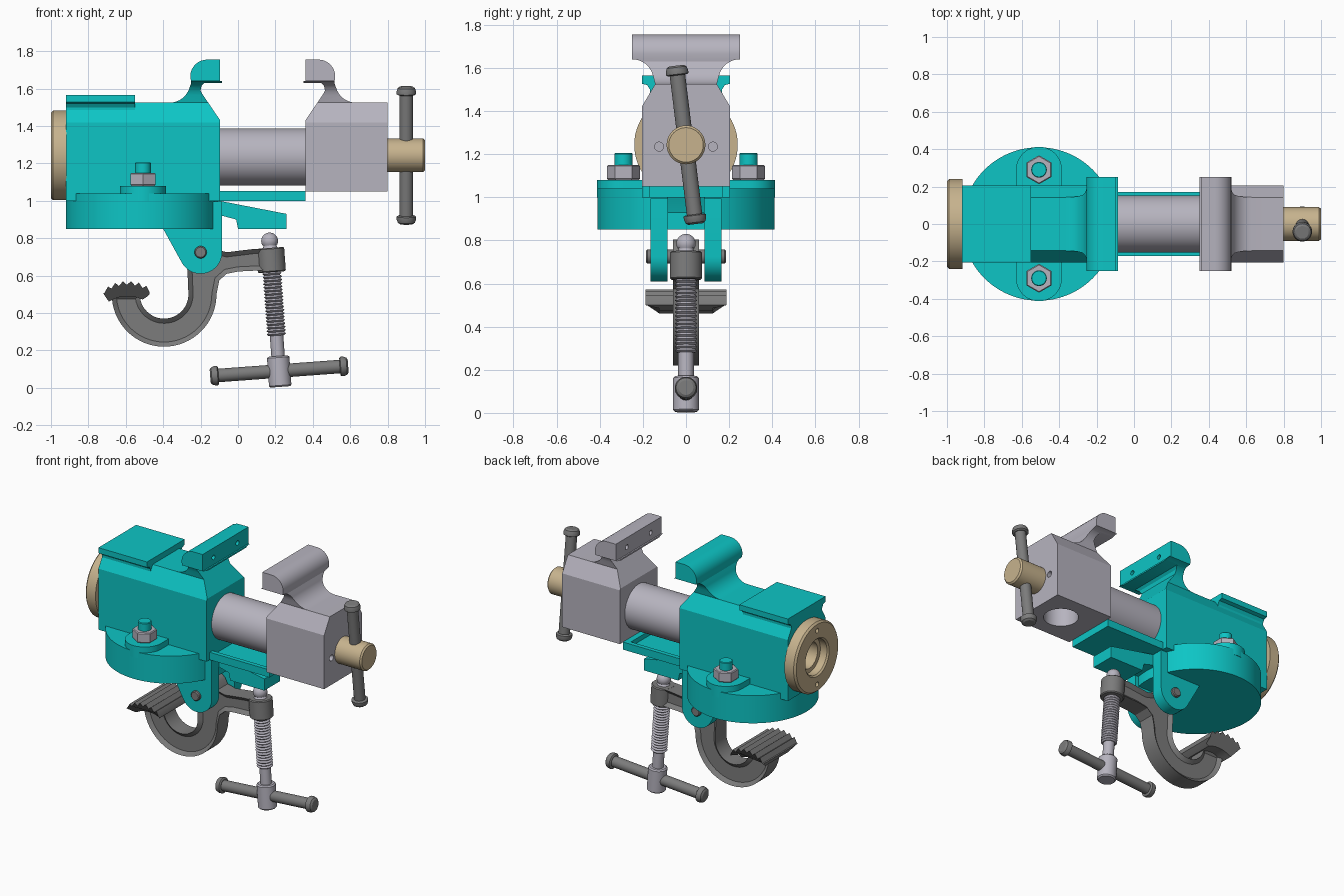
import bpy, bmesh
from math import sin, cos, pi, radians
from mathutils import Matrix, Vector

if "Cube" in bpy.data.objects:
    bpy.data.objects.remove(bpy.data.objects["Cube"], do_unlink=True)


def material(name, rgb):
    m = bpy.data.materials.new(name)
    m.use_nodes = True
    m.diffuse_color = (*rgb, 1)
    m.node_tree.nodes["Principled BSDF"].inputs["Base Color"].default_value = (*rgb, 1)
    return m


TEAL = material("teal paint", (0.004, 0.56, 0.56))
STEEL = material("light steel", (0.47, 0.455, 0.52))
BRASS = material("pale brass", (0.57, 0.45, 0.27))
IRON = material("dark iron", (0.2, 0.2, 0.2))
parts = []


def finish(name, bm, mat):
    bmesh.ops.remove_doubles(bm, verts=bm.verts, dist=1e-5)
    bmesh.ops.recalc_face_normals(bm, faces=bm.faces)
    me = bpy.data.meshes.new(name)
    bm.to_mesh(me)
    bm.free()
    me.materials.append(mat)
    ob = bpy.data.objects.new(name, me)
    bpy.context.scene.collection.objects.link(ob)
    parts.append(ob)
    return ob


def prism_bm(pts, a, b, axis="y"):
    """Extrude a 2D outline from a to b along one axis."""
    place = {"x": lambda p, t: (t, p[0], p[1]), "y": lambda p, t: (p[0], t, p[1]),
             "z": lambda p, t: (p[0], p[1], t)}[axis]
    bm = bmesh.new()
    lo, hi = ([bm.verts.new(place(p, t)) for p in pts] for t in (a, b))
    caps = [bm.faces.new(lo), bm.faces.new(hi)]
    for i in range(len(pts)):
        j = (i + 1) % len(pts)
        bm.faces.new((lo[i], lo[j], hi[j], hi[i]))
    bmesh.ops.recalc_face_normals(bm, faces=bm.faces)
    return bm, caps


def prism(name, pts, a, b, mat, axis="y"):
    return finish(name, prism_bm(pts, a, b, axis)[0], mat)


def box(name, x0, x1, y, z0, z1, mat):
    return prism(name, [(x0, z0), (x1, z0), (x1, z1), (x0, z1)], -y, y, mat)


def lathe(name, profile, mat, matrix, segs=40):
    """Turn an (r, h) profile around local z."""
    bm = bmesh.new()
    rows = [[bm.verts.new(matrix @ Vector((r * cos(2 * pi * i / segs), r * sin(2 * pi * i / segs), h)))
             for i in range(segs)] for r, h in profile]
    for p, q in zip(rows, rows[1:]):
        for i in range(segs):
            j = (i + 1) % segs
            bm.faces.new((p[i], p[j], q[j], q[i]))
    return finish(name, bm, mat)


def rod(name, r, h0, h1, mat, matrix, bevel=0.0, segs=40):
    return lathe(name, [(0, h0), (r - bevel, h0), (r, h0 + bevel), (r, h1 - bevel), (r - bevel, h1), (0, h1)],
                 mat, matrix, segs)


def arc(cx, cz, r, a0, a1, n=12):
    return [(cx + r * cos(radians(a0 + (a1 - a0) * i / n)), cz + r * sin(radians(a0 + (a1 - a0) * i / n)))
            for i in range(n + 1)]


def boolean(ob, cutter, op="DIFFERENCE"):
    cutter.hide_render = True
    mod = ob.modifiers.new("cut", "BOOLEAN")
    mod.operation, mod.object, mod.solver = op, cutter, "EXACT"
    dg = bpy.context.evaluated_depsgraph_get()
    me = bpy.data.meshes.new_from_object(ob.evaluated_get(dg))
    ob.modifiers.clear()
    ob.data = me
    parts.remove(cutter)
    bpy.data.objects.remove(cutter, do_unlink=True)


def at(x, y, z):
    return Matrix.Translation((x, y, z))


ALONG_X = Matrix.Rotation(pi / 2, 4, "Y")
ALONG_Y = Matrix.Rotation(-pi / 2, 4, "X")
AXIS_Z = 1.243


# Jaw castings: side outline intersected with an end outline
def jaw_casting(name, face_x, way, length, bottom, mat):
    side = [(0, 1.755)] + arc(0.07, 1.665, 0.09, 90, 0, 8)
    side += [(0.155, 1.63)] + arc(0.27, 1.635, 0.11, 195, 270, 8)
    side += [(length, 1.525), (length, bottom), (0, bottom), (0, 1.43), (0.095, 1.57), (0.105, 1.59),
             (0.1, 1.615), (0.085, 1.63), (-0.01, 1.63), (-0.01, 1.64), (0, 1.64)]
    ob = prism(name, [(face_x + way * d, z) for d, z in side], -0.5, 0.5, mat)
    half = [(0.205, 0.9), (0.205, 1.42), (0.143, 1.525)] + arc(0.25, 1.54, 0.1, 165, 90, 8) + [(0.25, 1.9)]
    end = half + [(-y, z) for y, z in reversed(half)]
    boolean(ob, prism("end_outline", end, -2, 2, mat, "x"), "INTERSECT")
    for y in (-0.13, 0.13):
        boolean(ob, rod("screw_hole", 0.016, -0.04, 0.04, mat, at(face_x, y, 1.69) @ ALONG_X, segs=16))
    return ob


body = jaw_casting("fixed_jaw_body", -0.095, -1, 0.825, 1.0, TEAL)
boolean(body, rod("bore", 0.13, -0.2, 0.2, TEAL, at(-0.92, 0, AXIS_Z) @ ALONG_X))
jaw = jaw_casting("moving_jaw", 0.36, 1, 0.44, 1.05, STEEL)
boolean(jaw, rod("bottom_hole", 0.11, -0.1, 0.13, STEEL, at(0.6, 0, 1.05)))
for y in (-0.125, 0.125):
    boolean(jaw, rod("end_hole", 0.021, -0.05, 0.05, STEEL, at(0.8, y, 1.235) @ ALONG_X, segs=16))

# Anvil plate with coved underside
half = [(0.205, 1.565), (0.205, 1.527), (0.18, 1.52), (0.167, 1.5), (0.166, 1.47)]
prism("anvil_plate", half + [(-y, z) for y, z in reversed(half)], -0.92, -0.55, TEAL, "x")

# Barrel, slide tray and brass end ring
rod("barrel", 0.152, -0.15, 0.4, STEEL, at(0, 0, 1.235) @ ALONG_X, segs=64)
tray = box("slide_tray", -0.2, 0.36, 0.172, 1.0, 1.052, TEAL)
boolean(tray, box("tray_recess", -0.15, 0.32, 0.142, 1.02, 1.2, TEAL))
ring = lathe("end_ring", [(0, 0.2), (0, 0.19), (0.09, 0.19), (0.09, 0.06), (0.12, 0.06), (0.12, 0.01), (0.13, 0),
                          (0.228, 0), (0.24, 0.012), (0.24, 0.082), (0.128, 0.082), (0.128, 0.2), (0, 0.2)],
             BRASS, at(-1, 0, AXIS_Z) @ ALONG_X, 64)
for z in (-0.185, 0.185):
    boolean(ring, rod("pin_hole", 0.016, -0.04, 0.04, BRASS, at(-1, 0, AXIS_Z + z) @ ALONG_X, segs=16))
rod("spindle_head", 0.09, 0.75, 1.0, BRASS, at(0, 0, AXIS_Z) @ ALONG_X, 0.01)


# Sliding handle bars with rounded end caps
def handle(name, matrix):
    half = [(0.0, 0.37), (0.034, 0.37), (0.046, 0.362), (0.052, 0.345), (0.052, 0.33), (0.044, 0.325), (0.036, 0.325)]
    lathe(name, half + [(r, -h) for r, h in reversed(half)], IRON, matrix, 32)


handle("main_handle", at(0.9, 0, AXIS_Z) @ Matrix.Rotation(radians(7), 4, "X"))

# Swivel base with lugs, bolts and nuts
rod("swivel_base", 0.41, 0.85, 1.04, TEAL, at(-0.51, 0, 0), segs=96)
for side, s in (("front", -1), ("back", 1)):
    lug = [(-0.385, 0.15)] + arc(-0.508, 0.29, 0.123, 0, 180, 20) + [(-0.631, 0.15)]
    prism(side + "_lug", [(x, s * y) for x, y in lug], 1.0, 1.08, TEAL, "z")
    spot = at(-0.508, s * 0.29, 0)
    rod(side + "_nut", 0.077, 1.08, 1.15, STEEL, spot @ Matrix.Rotation(pi / 6, 4, "Z"), 0.006, 6)
    rod(side + "_bolt", 0.042, 1.0, 1.205, TEAL, spot, 0.004, 24)
    # Fork arm that carries the clamp
    fork = [(-0.085, 0.995), (-0.2, 0.995), (-0.4, 0.87), (-0.4, 0.85)] + arc(-0.2, 0.725, 0.115, 212, 360, 16)
    prism(side + "_fork_arm", fork, s * 0.085, s * 0.165, TEAL)

prism("base_tongue", [(-0.2, 1.0), (-0.1, 1.0), (0.26, 0.93), (0.26, 0.85), (0, 0.85), (-0.01, 0.9),
                      (-0.085, 0.92), (-0.2, 0.92)], -0.085, 0.085, TEAL)
rod("pivot_pin", 0.033, -0.185, 0.185, IRON, at(-0.2, 0, 0.725) @ ALONG_Y, 0.006, 24)

# Clamp hook with recessed web on both sides
outline = [(0.16, 0.745), (0.08, 0.742), (-0.06, 0.725), (-0.12, 0.74)] + arc(-0.2, 0.725, 0.08, 40, 180, 10)
outline += [(-0.27, 0.62)] + arc(-0.395, 0.5, 0.13, 0, -180, 24) + arc(-0.395, 0.5, 0.28, 180, 360, 32)
outline += [(-0.1, 0.575), (-0.06, 0.61), (0, 0.622), (0.16, 0.63)]
bm, caps = prism_bm(outline, -0.06, 0.06)
for cap in caps:
    bmesh.ops.inset_region(bm, faces=[cap], thickness=0.025, depth=-0.022, use_even_offset=True)
finish("clamp_hook", bm, IRON)

# Toothed clamp pad, narrowed towards its underside
top = []
for i, (x, z) in enumerate(arc(-0.59, 0.36, 0.2, 128, 54, 12)):
    top.append((x, z + (0.012 if i % 2 else -0.01)))
pad = [(-0.72, 0.505)] + top + [(-0.472, 0.5), (-0.49, 0.485)] + arc(-0.59, 0.3, 0.19, 65, 122, 6)
bm, caps = prism_bm(pad, -0.188, 0.188)
for v in bm.verts:
    if v.co.z < 0.5:
        v.co.y *= 0.66
finish("clamp_pad", bm, IRON)

# Clamp screw assembly, leaning slightly
LEAN = at(0.22, 0, 0.09) @ Matrix.Rotation(radians(-4.2), 4, "Y")
rod("clamp_boss", 0.075, 0.53, 0.66, IRON, LEAN, 0.006)
screw = [(0, 0.05), (0.036, 0.05), (0.036, 0.19)]
for i in range(26):
    h = 0.19 + i * 0.018
    screw += [(0.042, h), (0.052, h + 0.009)]
screw += [(0.04, 0.66), (0.034, 0.67), (0.034, 0.685)] + [(x, z) for x, z in arc(0, 0.697, 0.045, -30, 90, 10)]
lathe("clamp_screw", screw, STEEL, LEAN, 32)
rod("screw_head", 0.06, -0.085, 0.08, STEEL, LEAN, 0.008)
handle("clamp_handle", LEAN @ ALONG_X)

for ob in parts:
    ob.data.shade_smooth()
    ob.data.set_sharp_from_angle(angle=radians(28))
